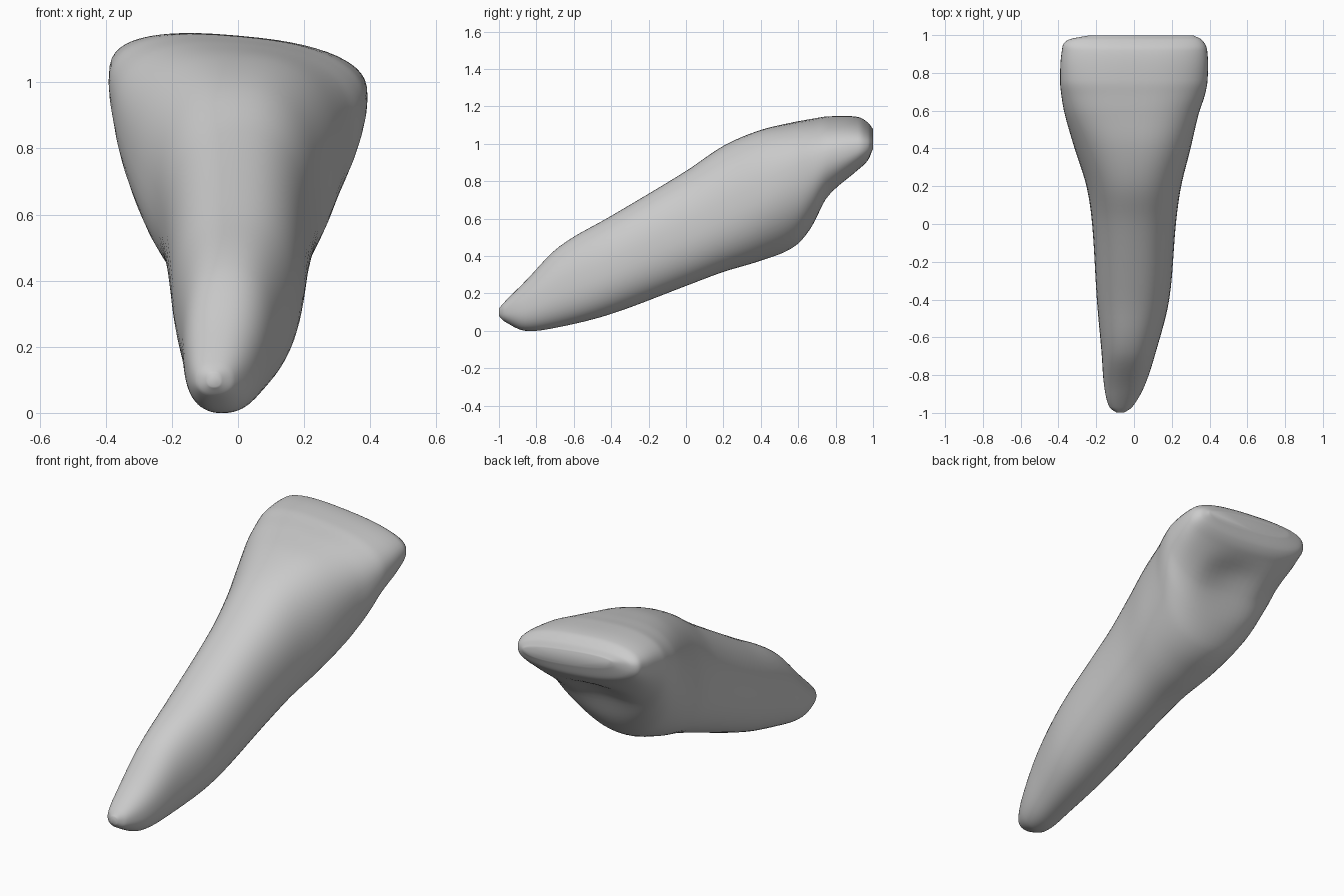
import bpy
import bmesh
from math import sin, cos, pi, copysign

cube = bpy.data.objects.get("Cube")
if cube:
    bpy.data.objects.remove(cube, do_unlink=True)

# Stations from root tip to biting edge:
# y, right side x, left side x, underside z, widest z, upper z
STATIONS = [
    (-1.0, -.09, -.055, .08, .1, .12),
    (-.97, -.13, -.01, .05, .1, .155),
    (-.86, -.158, .055, 0, .13, .265),
    (-.68, -.172, .115, .02, .22, .45),
    (-.4, -.197, .187, .09, .34, .615),
    (0, -.222, .222, .24, .53, .855),
    (.2, -.252, .25, .315, .64, .99),
    (.4, -.315, .3, .375, .74, 1.075),
    (.58, -.367, .342, .45, .86, 1.115),
    (.68, -.385, .375, .565, .92, 1.13),
    (.76, -.392, .39, .705, .965, 1.14),
    (.92, -.382, .388, .865, 1.01, 1.135),
    (.975, -.35, .36, .925, 1.02, 1.1),
    (1.0, -.23, .31, .99, 1.03, 1.06),
]
STEPS = 6
SIDES = 56


def spline(a, b, c, d, t, start, end):
    """Smooth curve between b and c with scaled end slopes."""
    m, n = (c - a) * start, (d - b) * end
    return b + t * (m + t * (3 * (c - b) - 2 * m - n + t * (2 * (b - c) + m + n)))


def ramp(value, low, high):
    t = min(max((value - low) / (high - low), 0), 1)
    return t * t * (3 - 2 * t)


def power(value, exponent):
    return copysign(abs(value) ** exponent, value)


def section(y, right, left, under, wide, upper):
    """Rounded outline, flat above in the crown and hollow behind it."""
    crown = ramp(y, .1, .6)
    hollow = .045 * ramp(y, .64, .8) * (1 - ramp(y, .8, .96))
    middle, half = (left + right) / 2, (left - right) / 2
    ring = []
    for i in range(SIDES):
        angle = 2 * pi * i / SIDES
        c, s = cos(angle), sin(angle)
        if s >= 0:
            bulge = .88 - .1 * crown
            z = wide + (upper - wide) * power(s, bulge)
        else:
            bulge = .88 + .12 * crown - .14 * ramp(y, .66, .9)
            z = wide + (wide - under) * power(s, bulge)
        x = power(c, bulge)
        if s < 0:
            z += hollow * max(0, 1 - (x / .6) ** 2) ** 2
        z -= .035 * x * ramp(y, .3, .8)
        ring.append((middle + half * x, y, z))
    return ring


# Loft the tooth through the stations
bm = bmesh.new()
rings = []
last = len(STATIONS) - 1
for i in range(last):
    near = [STATIONS[min(max(i + k, 0), last)] for k in (-1, 0, 1, 2)]
    ya, yb, yc, yd = (station[0] for station in near)
    start, end = (yc - yb) / (yc - ya), (yc - yb) / (yd - yb)
    for step in range(STEPS + (i == last - 1)):
        values = [spline(*column, step / STEPS, start, end) for column in zip(*near)]
        rings.append([bm.verts.new(p) for p in section(*values)])
for first, second in zip(rings, rings[1:]):
    for i in range(SIDES):
        j = (i + 1) % SIDES
        bm.faces.new((first[i], first[j], second[j], second[i]))
bm.faces.new(rings[0])
bm.faces.new(rings[-1])
bmesh.ops.recalc_face_normals(bm, faces=bm.faces)

# Soften the lofted surface slightly
for _ in range(2):
    bmesh.ops.smooth_vert(bm, verts=bm.verts, factor=.3,
                          use_axis_x=True, use_axis_y=True, use_axis_z=True)

mesh = bpy.data.meshes.new("tooth")
bm.to_mesh(mesh)
bm.free()
tooth = bpy.data.objects.new("tooth", mesh)
bpy.context.collection.objects.link(tooth)

# Plain grey enamel
enamel = bpy.data.materials.new("grey enamel")
enamel.use_nodes = True
enamel.diffuse_color = (.6, .6, .6, 1)
enamel.node_tree.nodes["Principled BSDF"].inputs["Base Color"].default_value = (.6, .6, .6, 1)
mesh.materials.append(enamel)

bpy.context.view_layer.objects.active = tooth
tooth.select_set(True)
bpy.ops.object.shade_smooth_by_angle(angle=pi / 3)
